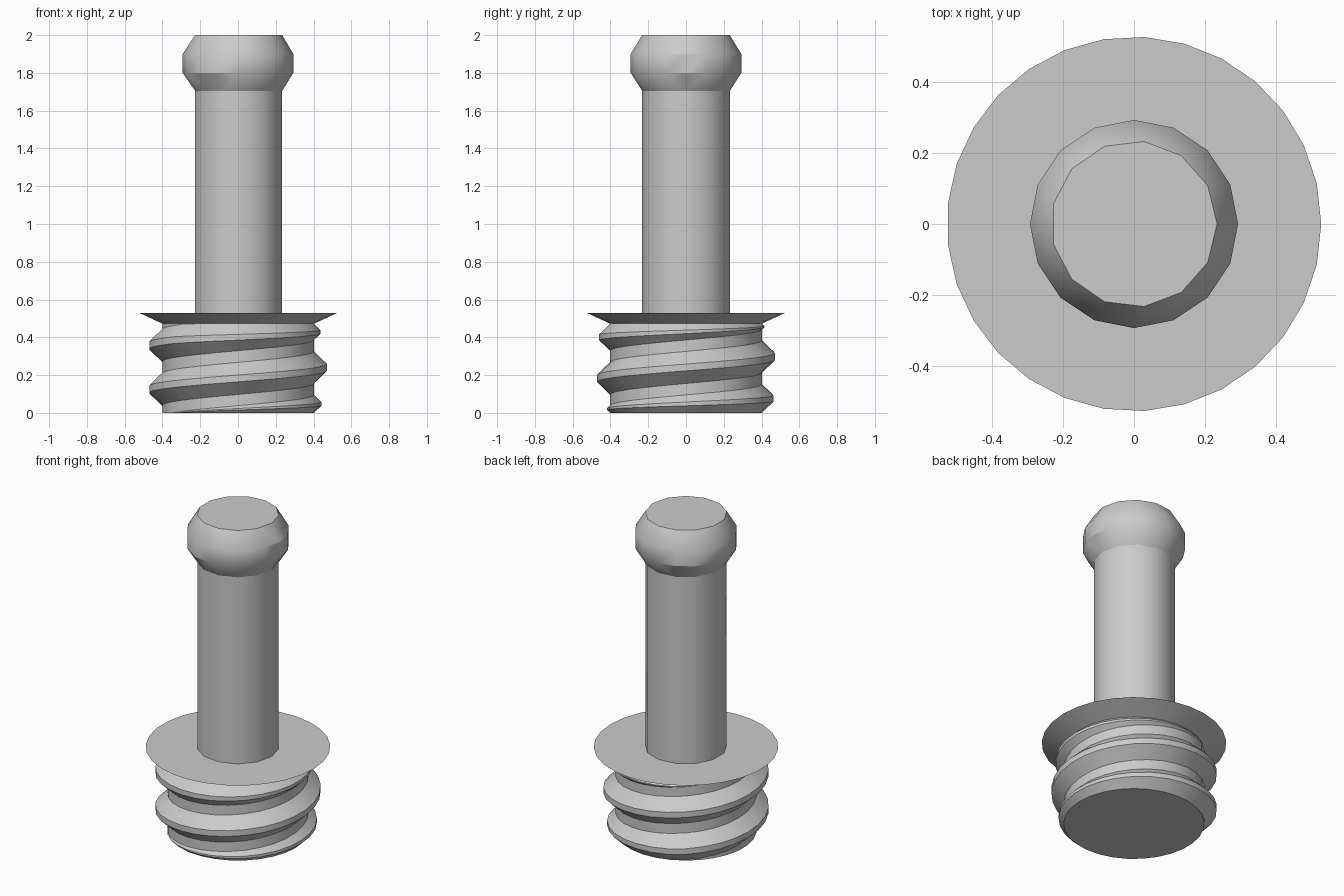
import bpy, bmesh, math

if "Cube" in bpy.data.objects:
    bpy.data.objects.remove(bpy.data.objects["Cube"])

TAU = 2 * math.pi
grey = bpy.data.materials.new("plain_grey")
grey.diffuse_color = (0.6, 0.6, 0.6, 1)
grey.use_nodes = True
grey.node_tree.nodes["Principled BSDF"].inputs["Base Color"].default_value = grey.diffuse_color


def ring(bm, n, r, z):
    return [bm.verts.new((r * math.cos(TAU * i / n), r * math.sin(TAU * i / n), z))
            for i in range(n)]


def stitch(bm, low, high):
    """Join two rings; rings with different counts are zipped with triangles by angle."""
    a, b = len(low), len(high)
    if a == b:
        for i in range(a):
            j = (i + 1) % a
            bm.faces.new((low[i], low[j], high[j], high[i]))
        return
    i = j = 0
    while i < a or j < b:
        if j == b or (i < a and (i + 1) / a <= (j + 1) / b):
            bm.faces.new((low[i % a], low[(i + 1) % a], high[j % b]))
            i += 1
        else:
            bm.faces.new((low[i % a], high[(j + 1) % b], high[j % b]))
            j += 1


def finish(bm, name, angle=30):
    bmesh.ops.recalc_face_normals(bm, faces=bm.faces[:])
    mesh = bpy.data.meshes.new(name)
    bm.to_mesh(mesh)
    bm.free()
    mesh.materials.append(grey)
    ob = bpy.data.objects.new(name, mesh)
    bpy.context.collection.objects.link(ob)
    bpy.ops.object.select_all(action='DESELECT')
    ob.select_set(True)
    bpy.context.view_layer.objects.active = ob
    bpy.ops.object.shade_smooth_by_angle(angle=math.radians(angle))


def lathe(name, sections):
    """Closed turned part from (sides, radius, height) sections."""
    bm = bmesh.new()
    rings = [ring(bm, *s) for s in sections]
    for low, high in zip(rings, rings[1:]):
        stitch(bm, low, high)
    bm.faces.new(rings[0][::-1])
    bm.faces.new(rings[-1])
    finish(bm, name)


SIDES, CORE, TOP = 29, 0.402, 0.472

# Threaded plug core with the flared flange on top
lathe("core_and_flange", [(SIDES, CORE, 0), (SIDES, CORE, TOP), (SIDES, 0.527, 0.53)])

# Shaft with the bulged head
lathe("shaft_and_head", [(13, 0.234, 0.53), (13, 0.234, 1.705), (16, 0.293, 1.8),
                         (16, 0.293, 1.9), (13, 0.234, 2.0)])

# Helical thread that fades in at the bottom and out under the flange
BASE, CREST, DEPTH = 0.085, 0.018, 0.07   # half widths and height of the ridge
FADE, T0, T1 = 0.75, -0.42, 2.38          # in turns
bm = bmesh.new()
previous = None
for i in range(-12, 70):
    t = i / SIDES
    s = max(0.005, min(1, (t - T0) / FADE, (T1 - t) / FADE))
    u = (t - T0 - FADE) / (T1 - T0 - 2 * FADE)
    if u < 0:
        z = BASE * s
    elif u > 1:
        z = TOP - BASE * s
    else:
        z = BASE + (TOP - 2 * BASE) * u
    c, d = math.cos(TAU * t), math.sin(TAU * t)
    profile = [(CORE, -BASE), (CORE + DEPTH * s, -CREST),
               (CORE + DEPTH * s, CREST), (CORE, BASE)]
    section = [bm.verts.new((r * c, r * d, z + h * s)) for r, h in profile]
    if previous:
        for k in range(3):
            bm.faces.new((previous[k], section[k], section[k + 1], previous[k + 1]))
    previous = section
# Make the ridge face outwards whatever the normal solver chose
finish(bm, "thread")
mesh = bpy.data.objects["thread"].data
if sum(p.normal.x * p.center.x + p.normal.y * p.center.y for p in mesh.polygons) < 0:
    mesh.flip_normals()
